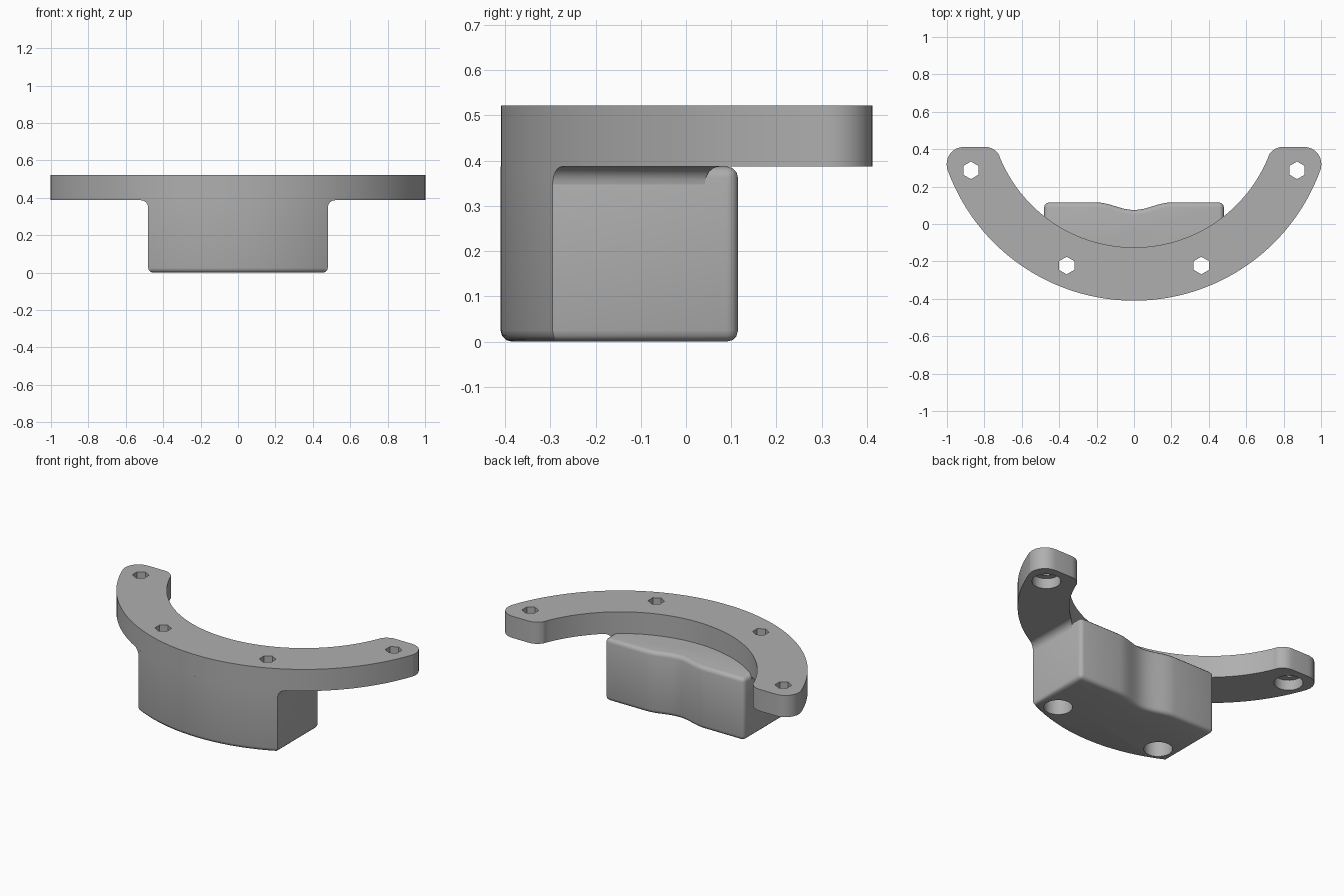
import bpy, bmesh, math
from math import sin, cos, radians, asin

if "Cube" in bpy.data.objects:
    bpy.data.objects.remove(bpy.data.objects["Cube"])

TOP, SEAT = 0.522, 0.387          # flange top and underside
CY, R_OUT, R_IN = 0.65, 1.06, 0.775
HALF_W, BACK = 0.48, 0.115

grey = bpy.data.materials.new("grey")
grey.use_nodes = True
grey.diffuse_color = (0.43, 0.43, 0.43, 1)
grey.node_tree.nodes["Principled BSDF"].inputs["Base Color"].default_value = (0.43, 0.43, 0.43, 1)


def arc(cx, cy, r, a0, a1, n):
    steps = [radians(a0 + (a1 - a0) * i / n) for i in range(n + 1)]
    return [(cx + r * cos(a), cy + r * sin(a)) for a in steps]


def add_prism(bm, points, z0, z1):
    base = bm.faces.new([bm.verts.new((x, y, z0)) for x, y in points])
    top = bmesh.ops.extrude_face_region(bm, geom=[base])["geom"]
    for v in top:
        if isinstance(v, bmesh.types.BMVert):
            v.co.z = z1
    bmesh.ops.recalc_face_normals(bm, faces=bm.faces[:])


def make_object(name, bm):
    mesh = bpy.data.meshes.new(name)
    bm.to_mesh(mesh)
    bm.free()
    obj = bpy.data.objects.new(name, mesh)
    bpy.context.collection.objects.link(obj)
    mesh.materials.append(grey)
    return obj


def boolean(obj, cutter, operation):
    mod = obj.modifiers.new("cut", "BOOLEAN")
    mod.operation, mod.object, mod.solver = operation, cutter, "EXACT"
    bpy.context.view_layer.objects.active = obj
    bpy.ops.object.modifier_apply(modifier=mod.name)


def mirrored(points):
    return points + [(-x, y) for x, y in reversed(points)]


# Crescent outline: outer arc, rounded tip, inner arc
right_half = (arc(0, CY, R_OUT, -90.01, -19.5, 40)[1:]
              + arc(0.91, 0.32, 0.092, -15, 90, 8)
              + arc(0.795, 0.327, 0.085, 90, 154, 6)
              + arc(0, CY, R_IN, -22, -89, 40))
crescent = mirrored(right_half)


def crescent_prism(name, z0, z1):
    bm = bmesh.new()
    add_prism(bm, crescent, z0, z1)
    return make_object(name, bm)


flange = crescent_prism("flange", SEAT, TOP)

# Block: curved front flush with the flange, back face with a shallow hollow
side = math.degrees(asin(HALF_W / R_OUT))
front = arc(0, CY, R_OUT, -90 - side, -90 + side, 36)
hollow = [(0.2 - 0.4 * i / 16, BACK - 0.02 * (1 - cos(2 * math.pi * i / 16)))
          for i in range(17)]
bm = bmesh.new()
add_prism(bm, front + [(HALF_W, BACK)] + hollow + [(-HALF_W, BACK)], 0, SEAT)


def is_rounded(edge):
    a, b = (v.co for v in edge.verts)
    mid = (a + b) / 2
    if abs(a.z - b.z) > 0.1:
        return mid.y > 0 and abs(mid.x) > 0.4
    return mid.z < 0.1 or mid.y > -0.2


bmesh.ops.bevel(bm, geom=[e for e in bm.edges if is_rounded(e)], offset=0.026,
                offset_type="OFFSET", segments=3, profile=0.5, affect="EDGES",
                clamp_overlap=True)
block = make_object("block", bm)

# Concave fillets where the block sides meet the flange underside
clip = crescent_prism("fillet_clip", 0.2, 0.5)
fillets = []
for name, s in (("left_fillet", 1), ("right_fillet", -1)):
    r = 0.04
    curve = arc(HALF_W + r, SEAT - r, r, 180, 90, 6)
    profile = [(0.42, SEAT - r)] + curve + [(HALF_W + r, SEAT + 0.003), (0.42, SEAT + 0.003)]
    bm = bmesh.new()
    add_prism(bm, [(s * x, z) for x, z in profile], -0.45, 0.085)
    for v in bm.verts:
        v.co = (v.co.x, v.co.z, v.co.y)
    bmesh.ops.recalc_face_normals(bm, faces=bm.faces[:])
    fillet = make_object(name, bm)
    boolean(fillet, clip, "INTERSECT")
    fillets.append(fillet)

# Bolt holes: hexagonal shafts with round counterbores from below
holes = [(s * x, y) for x, y in ((0.872, 0.287), (0.36, -0.222)) for s in (1, -1)]
shafts, bores = bmesh.new(), bmesh.new()
for x, y in holes:
    add_prism(shafts, arc(x, y, 0.047, 30, 330, 5), -0.1, 0.7)
    add_prism(bores, arc(x, y, 0.08, 0, 345, 23), -0.1, 0.45)
cutters = [make_object("shaft_cutter", shafts), make_object("bore_cutter", bores)]
for part in (flange, block):
    for cutter in cutters:
        boolean(part, cutter, "DIFFERENCE")

for helper in cutters + [clip]:
    bpy.data.objects.remove(helper)

# Smooth shading with crisp edges
bpy.ops.object.select_all(action="DESELECT")
for part in [flange, block] + fillets:
    part.select_set(True)
bpy.context.view_layer.objects.active = flange
bpy.ops.object.shade_smooth_by_angle(angle=radians(32))
